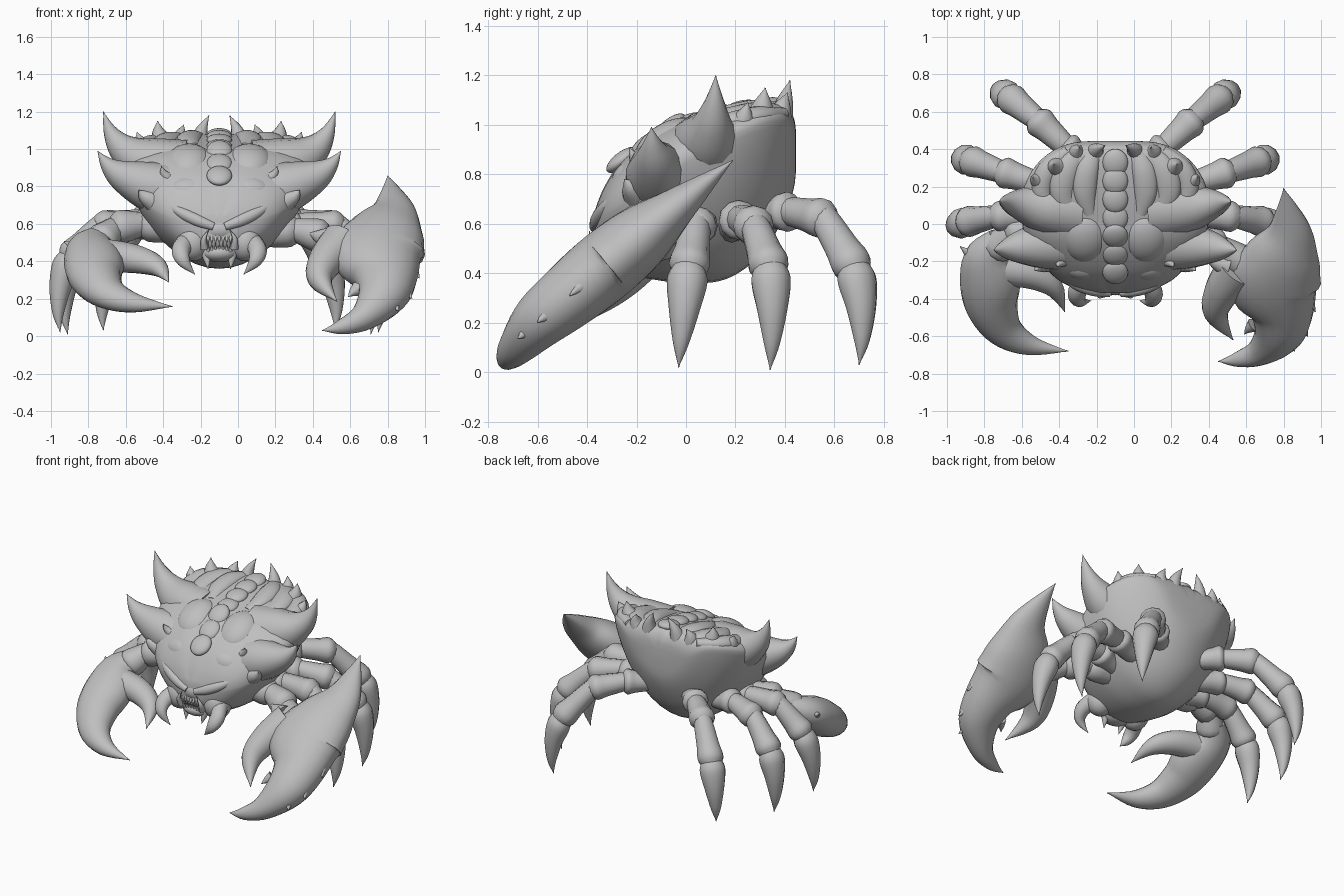
import bpy, bmesh, math
from mathutils import Vector, Matrix

if "Cube" in bpy.data.objects:
    bpy.data.objects.remove(bpy.data.objects["Cube"])

MID = -0.1   # the body is symmetric about this x
SIDES = ((1, "left"), (-1, "right"))

GREY = (0.52, 0.52, 0.52, 1)
shell_grey = bpy.data.materials.new("shell_grey")
shell_grey.use_nodes = True
shell_grey.diffuse_color = GREY
shell_grey.node_tree.nodes["Principled BSDF"].inputs["Base Color"].default_value = GREY


def finish(name, bm, angle=50):
    bmesh.ops.recalc_face_normals(bm, faces=bm.faces)
    mesh = bpy.data.meshes.new(name)
    bm.to_mesh(mesh)
    bm.free()
    mesh.materials.append(shell_grey)
    ob = bpy.data.objects.new(name, mesh)
    bpy.context.collection.objects.link(ob)
    bpy.ops.object.select_all(action='DESELECT')
    ob.select_set(True)
    bpy.context.view_layer.objects.active = ob
    bpy.ops.object.shade_smooth_by_angle(angle=math.radians(angle))


def spline(rows, sub=5):
    """Catmull-Rom through rows of numbers."""
    out = []
    for i in range(len(rows) - 1):
        a, b, c, d = (rows[max(0, min(len(rows) - 1, i + k))] for k in (-1, 0, 1, 2))
        for j in range(sub):
            t = j / sub
            out.append([q + t / 2 * (r - p + t * (2*p - 5*q + 4*r - s + t * (3*(q - r) + s - p)))
                        for p, q, r, s in zip(a, b, c, d)])
    return out + [list(rows[-1])]


def bridge(bm, rings):
    for r0, r1 in zip(rings, rings[1:]):
        n = len(r0)
        for i in range(n):
            bm.faces.new((r0[i], r0[(i + 1) % n], r1[(i + 1) % n], r1[i]))
    bm.faces.new(rings[0])
    bm.faces.new(rings[-1])


def loft(name, rows, ref=(0, 1, 0), sides=14, sub=5):
    """Tube through (x, y, z, width, thickness); thickness runs along ref."""
    rows = spline(rows, sub)
    pts = [Vector(r[:3]) for r in rows]
    bm, rings = bmesh.new(), []
    for i, p in enumerate(pts):
        t = (pts[min(i + 1, len(pts) - 1)] - pts[max(i - 1, 0)]).normalized()
        side = t.cross(Vector(ref)).normalized()
        up = side.cross(t)
        a, b = max(rows[i][3], .002), max(rows[i][4], .002)
        rings.append([bm.verts.new(p + side * a * math.cos(k * math.tau / sides)
                                   + up * b * math.sin(k * math.tau / sides)) for k in range(sides)])
    bridge(bm, rings)
    finish(name, bm)


def blob(name, centre, size, tilt=0):
    bm = bmesh.new()
    bmesh.ops.create_uvsphere(bm, u_segments=24, v_segments=14, radius=1)
    rot = Matrix.Rotation(math.radians(tilt), 3, "X")
    for v in bm.verts:
        v.co = rot @ Vector(c * s for c, s in zip(v.co, size)) + Vector(centre)
    finish(name, bm)


def mirrored(s, rows):
    return [(MID + s * r[0],) + tuple(r[1:]) for r in rows]


def spike(name, s, base, tip, radius, bend=(0, 0, 0)):
    b, t = Vector(base), Vector(tip)
    m = b.lerp(t, .5) + Vector(bend)
    loft(name, mirrored(s, [(*b, radius, radius), (*m, radius * .6, radius * .6), (*t, 0, 0)]), sides=12)


# Body: stations of y, half width, crown height, rim height, belly height
stations = spline([(-.37, .09, .65, .59, .50), (-.33, .25, .75, .64, .44), (-.25, .36, .87, .69, .40),
                   (-.1, .47, .99, .80, .37), (.02, .50, 1.03, .88, .36), (.14, .50, 1.06, .94, .37),
                   (.24, .47, 1.08, .98, .42), (.33, .41, 1.09, 1.01, .51), (.40, .32, 1.08, 1.01, .64),
                   (.435, .22, 1.03, .96, .74), (.445, .10, .97, .92, .82)], 4)


def shell_z(u, y):
    _, w, top, rim, _ = min(stations, key=lambda r: abs(r[0] - y))
    return rim + (top - rim) * max(0, 1 - (u / w) ** 2) ** .4


bm, rings = bmesh.new(), []
for y, w, top, rim, low in stations:
    ring = []
    for k in range(48):
        c, s = math.cos(k * math.tau / 48), math.sin(k * math.tau / 48)
        z = rim + (top - rim) * s ** .8 if s >= 0 else rim - (rim - low) * abs(s) ** 1.5
        z -= .02 * math.exp(-((abs(c) - .18) / .07) ** 2) if s > 0 else 0
        ring.append(bm.verts.new((MID + w * c, y, z)))
    rings.append(ring)
bridge(bm, rings)
finish("body_shell", bm)

# Central ridge of overlapping scales
for i in range(7):
    y = -.26 + i * .098
    blob(f"ridge_scale_{i}", (MID, y, shell_z(0, y) - .012), (.068, .075, .032), 10 if y > 0 else 38)

for s, tag in SIDES:
    # Raised lobes and curved ribs of the shell
    blob(f"front_lobe_{tag}", (MID + s * .16, -.07, .925), (.125, .15, .085), 30)
    blob(f"brow_lobe_{tag}", (MID + s * .16, -.215, .77), (.13, .09, .085), 50)
    for n, (u, r) in enumerate(((.15, .065), (.26, .07), (.36, .055))):
        rows = [(u * f, y, shell_z(u * f, y) - .022, r * k, .042 * k)
                for f, y, k in ((.7, .39, .6), (1, .29, 1), (1.08, .17, 1), (.9, .05, .5))]
        loft(f"rear_rib_{n}_{tag}", mirrored(s, rows), (0, 0, 1))

    # Great side horns
    loft(f"upper_horn_{tag}", mirrored(s, [(.20, .08, .89, .16, .17), (.39, .09, .93, .135, .135),
         (.51, .105, 1.0, .085, .085), (.58, .115, 1.09, .04, .042), (.62, .12, 1.2, 0, 0)]))
    loft(f"lower_horn_{tag}", mirrored(s, [(.16, -.08, .74, .17, .17), (.37, -.11, .80, .135, .135),
         (.52, -.125, .86, .085, .085), (.60, -.135, .92, .04, .042), (.65, -.14, .99, 0, 0)]))

    # Rim spikes, then small horns on the face of the shell
    for n, (base, tip, r) in enumerate((
            ((.11, .38, 1.02), (.055, .42, 1.18), .055), ((.2, .37, 1.02), (.19, .41, 1.13), .06),
            ((.29, .30, 1.01), (.33, .32, 1.15), .07), ((.37, .22, .97), (.44, .25, 1.09), .07),
            ((.26, -.19, .83), (.31, -.23, .91), .035), ((.35, -.2, .72), (.43, -.25, .78), .06))):
        spike(f"rim_spike_{n}_{tag}", s, base, tip, r, (.012, 0, 0))

    # Face: brow, eye, fang hooks
    loft(f"brow_{tag}", mirrored(s, [(.03, -.365, .585, .022, .025), (.12, -.355, .62, .032, .03),
         (.22, -.315, .67, .028, .03), (.32, -.25, .74, 0, 0)]))
    blob(f"eye_{tag}", (MID + s * .18, -.315, .605), (.035, .03, .022))
    blob(f"jaw_side_{tag}", (MID + s * .14, -.28, .50), (.09, .09, .10))
    loft(f"mandible_{tag}", mirrored(s, [(.17, -.29, .51, .05, .05), (.205, -.37, .46, .05, .045),
         (.19, -.415, .40, .035, .03), (.13, -.41, .33, 0, 0)]))
    spike(f"tusk_{tag}", s, (.08, -.36, .47), (.055, -.39, .57), .022, (.015, -.01, 0))
    spike(f"chin_feeler_{tag}", s, (.07, -.31, .45), (.06, -.34, .36), .03)

    # Walking legs: four joints and a tip each
    legs = {"front": [(.27, .02, .56), (.42, .05, .60), (.64, .04, .59), (.80, .01, .42), (.85, -.03, .02)],
            "middle": [(.25, .18, .58), (.42, .22, .62), (.61, .28, .59), (.78, .34, .42), (.81, .34, .01)],
            "rear": [(.16, .32, .64), (.27, .42, .65), (.42, .56, .62), (.57, .68, .42), (.62, .70, .03)]}
    for leg, joints in legs.items():
        flat = Vector(joints[3]) - Vector(joints[0])
        ref = Vector((s * flat.x, flat.y, 0)).cross(Vector((0, 0, 1))).normalized()
        for n in range(3):
            p, q = Vector(joints[n]), Vector(joints[n + 1])
            rows = [(*p.lerp(q, f), .077 * k, .079 * k)
                    for f, k in ((-.1, .7), (.15, .8), (.6, .92), (.92, 1.05), (1.12, .65))]
            loft(f"{leg}_leg_segment_{n}_{tag}", mirrored(s, rows), ref, 12, 3)
        p, q = Vector(joints[3]), Vector(joints[4])
        out = Vector((flat.x, flat.y, 0)).normalized() * .03
        rows = [(*(p.lerp(q, f) + out * b), .072 * k, .078 * k)
                for f, k, b in ((-.08, .6, 0), (.1, 1.05, .4), (.4, .82, 1), (.75, .42, .8), (1, 0, 0))]
        loft(f"{leg}_leg_tip_{tag}", mirrored(s, rows), ref, 12)

# Snout, mouth and teeth
blob("snout", (MID, -.30, .57), (.13, .08, .07))
blob("lower_jaw", (MID, -.30, .445), (.095, .075, .05))
for i in range(7):
    x = (i - 3) * .02
    spike(f"upper_tooth_{i}", 1, (x, -.36, .535), (x, -.38, .495), .011)
    spike(f"lower_tooth_{i}", 1, (x, -.355, .455), (x, -.375, .495), .010)


# Claws lie in tilted planes, so height follows from y, with an optional drop
def claw_part(name, rows, height, slope, sub=5):
    normal = Vector((0, -slope, 1)).normalized()
    loft(name, [(x, y, height + slope * y - sum(drop), a, b) for x, y, a, b, *drop in rows],
         normal, 18, sub)


big, small = (.70, .83), (.58, .62)
claw_part("big_claw_palm", [(.80, .19, 0, 0), (.82, .08, .06, .04), (.83, -.05, .13, .085), (.79, -.18, .21, .13),
          (.75, -.32, .25, .145), (.79, -.46, .175, .135), (.77, -.585, .135, .115), (.67, -.685, .075, .075, .03),
          (.55, -.725, .04, .04, .05), (.45, -.735, 0, 0, .06)], *big)
claw_part("big_claw_finger", [(.56, -.24, .12, .11), (.47, -.36, .095, .095), (.44, -.48, .065, .065),
          (.53, -.62, 0, 0)], *big)
claw_part("small_claw_palm", [(-.72, -.07, .06, .06), (-.78, -.18, .13, .10), (-.77, -.31, .16, .12),
          (-.76, -.44, .14, .11), (-.69, -.57, .1, .08), (-.55, -.65, .055, .05), (-.35, -.68, 0, 0)], *small)
claw_part("small_claw_finger", [(-.72, -.24, .09, .09), (-.55, -.27, .08, .075), (-.43, -.34, .055, .05),
          (-.37, -.47, 0, 0)], *small)

# Thorns along the claw edges
for n, (x, y, dx, dy, r) in enumerate(((.88, -.36, .09, -.11, .07), (.85, -.52, .08, -.08, .07),
        (.80, -.61, .06, -.07, .06), (.50, -.22, -.12, .04, .07), (.64, -.54, -.05, -.05, .04))):
    claw_part(f"big_claw_thorn_{n}", [(x, y, r, r), (x + dx * .6, y + dy * .5, r * .5, r * .5),
              (x + dx, y + dy, 0, 0)], *big, 3)
claw_part("small_claw_thorn", [(-.83, -.2, .06, .05), (-.93, -.12, 0, 0)], *small)

# Arms in flared segments
arms = {"left": [(.10, -.04, .54), (.30, -.07, .57), (.46, -.12, .53), (.60, -.22, .48)],
        "right": [(-.28, -.04, .56), (-.50, -.02, .60), (-.66, -.05, .58), (-.74, -.14, .50)]}
for tag, joints in arms.items():
    for n in range(3):
        p, q = Vector(joints[n]), Vector(joints[n + 1])
        rows = [(*p.lerp(q, f), .082 * k, .082 * k) for f, k in ((-.1, .7), (.2, .85), (.85, 1.1), (1.15, .6))]
        loft(f"{tag}_arm_segment_{n}", rows, (0, 0, 1), 12, 3)
